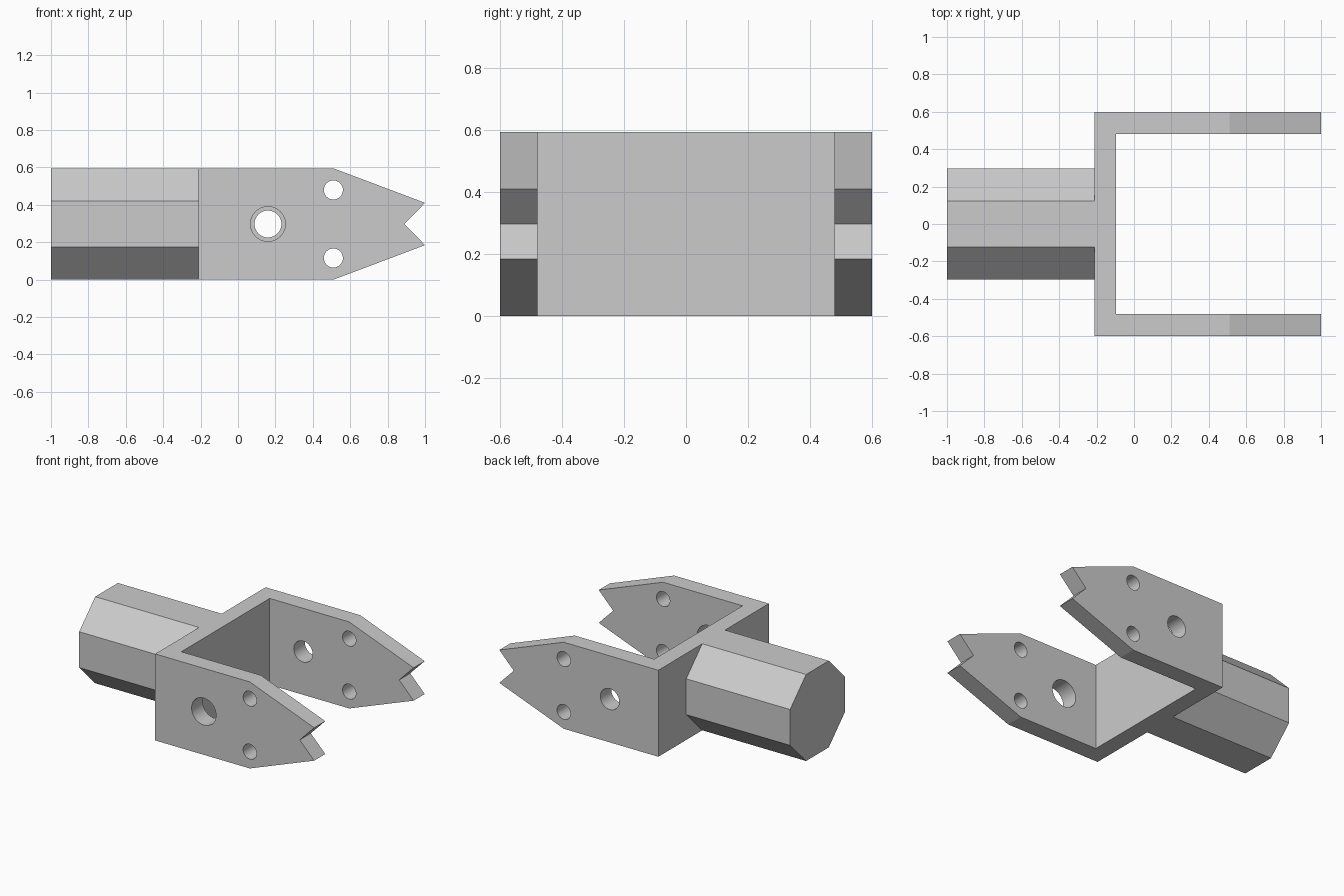
import bpy, bmesh, math
from mathutils import Matrix, Vector

cube = bpy.data.objects.get("Cube")
if cube:
    bpy.data.objects.remove(cube, do_unlink=True)

HEIGHT = 0.595
MID = HEIGHT / 2
HALF_WIDTH = 0.6
WALL = 0.12
BACK_X = -0.21

grey = bpy.data.materials.new("plain grey")
grey.use_nodes = True
colour = (0.6, 0.6, 0.6, 1)
grey.diffuse_color = colour
grey.node_tree.nodes["Principled BSDF"].inputs["Base Color"].default_value = colour


def prism(name, points, depth):
    """Extrude a closed 3D outline along the depth vector."""
    bm = bmesh.new()
    face = bm.faces.new([bm.verts.new(p) for p in points])
    grown = bmesh.ops.extrude_face_region(bm, geom=[face])["geom"]
    verts = [g for g in grown if isinstance(g, bmesh.types.BMVert)]
    bmesh.ops.translate(bm, verts=verts, vec=Vector(depth))
    bmesh.ops.recalc_face_normals(bm, faces=bm.faces)
    return finish(name, bm)


def rod(name, sides, radius, length, matrix):
    bm = bmesh.new()
    bmesh.ops.create_cone(bm, cap_ends=True, segments=sides, radius1=radius,
                          radius2=radius, depth=length, matrix=matrix)
    return finish(name, bm)


def finish(name, bm):
    mesh = bpy.data.meshes.new(name)
    bm.to_mesh(mesh)
    bm.free()
    mesh.materials.append(grey)
    obj = bpy.data.objects.new(name, mesh)
    bpy.context.collection.objects.link(obj)
    return obj


def cut(target, cutter, operation):
    """Apply a boolean and discard its cutter."""
    cutter.hide_render = True
    mod = target.modifiers.new("cut", 'BOOLEAN')
    mod.operation = operation
    mod.solver = 'EXACT'
    mod.object = cutter
    bpy.context.view_layer.objects.active = target
    bpy.ops.object.modifier_apply(modifier=mod.name)
    bpy.data.objects.remove(cutter, do_unlink=True)


# Fork: U-shaped plan, trimmed to the notched, tapering side outline
inner = HALF_WIDTH - WALL
half_plan = [(1.1, inner), (1.1, HALF_WIDTH), (BACK_X, HALF_WIDTH)]
half_plan.insert(0, (BACK_X + WALL - 0.005, inner))
plan = half_plan + [(x, -y) for x, y in reversed(half_plan)]
fork = prism("fork", [(x, y, 0) for x, y in plan], (0, 0, HEIGHT))

upper = [(-0.4, 0.4), (-0.4, MID), (0.51, MID), (1, 0.113), (0.89, 0)]
upper = [(-0.4, MID), (0.51, MID), (1, 0.113), (0.89, 0)]
side = upper + [(x, -z) for x, z in reversed(upper[:-1])]
trim = prism("side_trim", [(x, -0.8, MID + z) for x, z in side], (0, 1.6, 0))
cut(fork, trim, 'INTERSECT')

# Pivot holes (wider in the front arm) and pairs of small pin holes
for y, pivot_radius in ((-0.54, 0.093), (0.54, 0.072)):
    for x, z, radius in ((0.16, 0, pivot_radius), (0.51, 0.182, 0.051), (0.51, -0.182, 0.051)):
        turn = Matrix.Translation((x, y, MID + z)) @ Matrix.Rotation(math.pi / 2, 4, 'X')
        cut(fork, rod("hole_cutter", 48, radius, 0.3, turn), 'DIFFERENCE')

# Octagonal shank with flats on top, bottom and sides
length = 1 + BACK_X
place = (Matrix.Translation((-1 + length / 2, 0, MID))
         @ Matrix.Rotation(math.pi / 2, 4, 'Y')
         @ Matrix.Rotation(math.pi / 8, 4, 'Z'))
shank = rod("shank", 8, MID / math.cos(math.pi / 8), length, place)

# Smooth the hole walls only
bpy.ops.object.select_all(action='DESELECT')
fork.select_set(True)
bpy.context.view_layer.objects.active = fork
bpy.ops.object.shade_smooth_by_angle(angle=math.radians(15))
